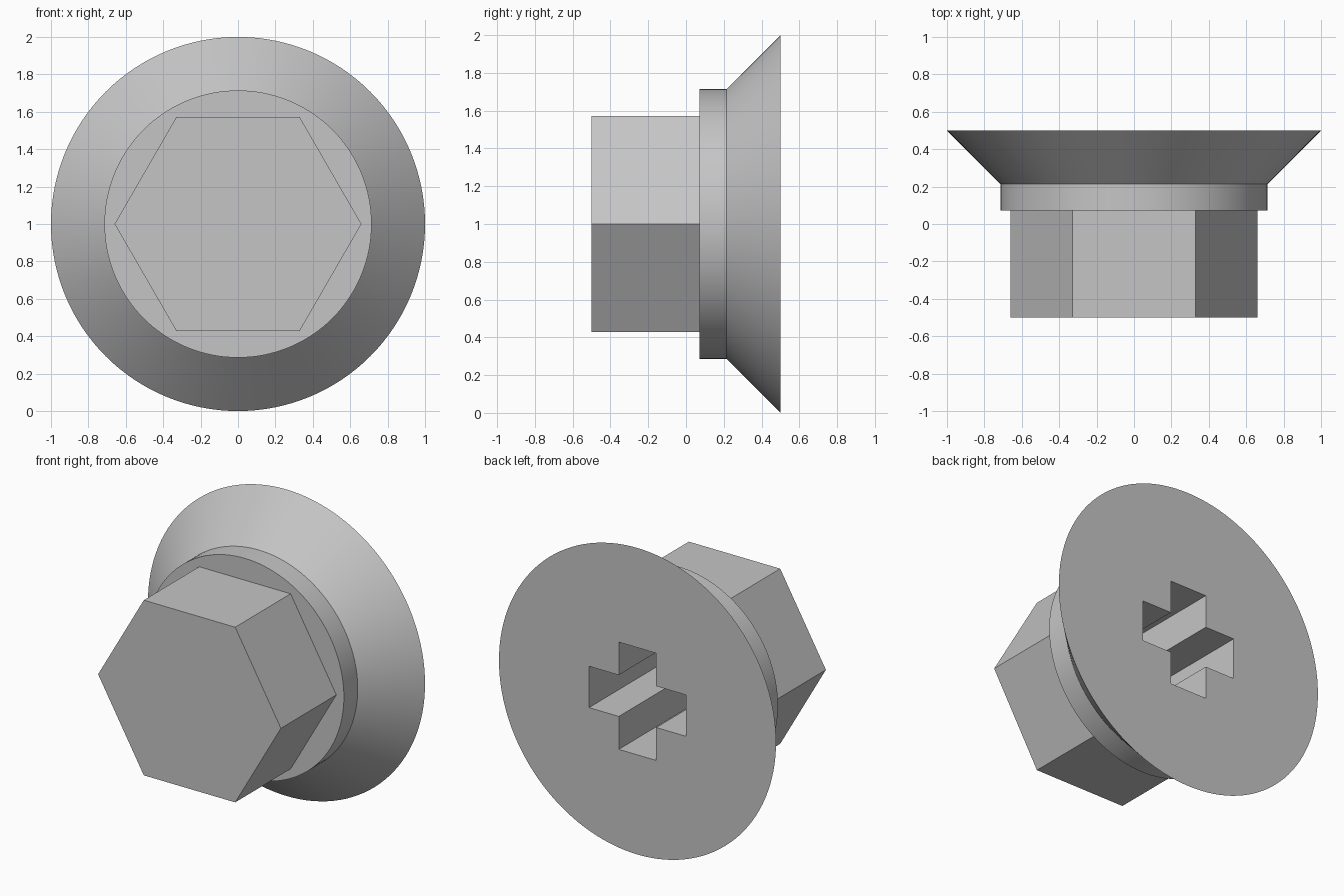
import bpy, bmesh
from math import cos, sin, pi, radians

if "Cube" in bpy.data.objects:
    bpy.data.objects.remove(bpy.data.objects["Cube"])

U = 1 / 7            # design module: the flange radius is seven modules
BACK, FRONT = 0.5, -0.5
CENTRE_Z = 1.0

steel = bpy.data.materials.new("grey_steel")
steel.use_nodes = True
steel.diffuse_color = (0.56, 0.56, 0.56, 1)
steel.node_tree.nodes["Principled BSDF"].inputs["Base Color"].default_value = (0.56, 0.56, 0.56, 1)


def ring(radius, sides):
    return [(radius * cos(2 * pi * i / sides), radius * sin(2 * pi * i / sides))
            for i in range(sides)]


def loft(name, sections):
    """Solid through matching (outline, y) sections, ordered front to back."""
    bm = bmesh.new()
    loops = [[bm.verts.new((x, y, z + CENTRE_Z)) for x, z in outline]
             for outline, y in sections]
    n = len(loops[0])
    for a, b in zip(loops, loops[1:]):
        for i in range(n):
            j = (i + 1) % n
            bm.faces.new((a[i], a[j], b[j], b[i]))
    bm.faces.new(loops[0])
    bm.faces.new(loops[-1])
    bmesh.ops.recalc_face_normals(bm, faces=bm.faces)
    mesh = bpy.data.meshes.new(name)
    bm.to_mesh(mesh)
    bm.free()
    mesh.materials.append(steel)
    obj = bpy.data.objects.new(name, mesh)
    bpy.context.collection.objects.link(obj)
    return obj


def combine(target, tool, operation):
    mod = target.modifiers.new(operation.lower(), 'BOOLEAN')
    mod.operation = operation
    mod.solver = 'EXACT'
    mod.object = tool
    bpy.context.view_layer.objects.active = target
    bpy.ops.object.modifier_apply(modifier=mod.name)
    bpy.data.objects.remove(tool)


# Collar and countersunk flange
collar_back = BACK - 2 * U
collar_front = collar_back - U
collar, rim = ring(5 * U, 128), ring(7 * U, 128)
bolt = loft("flanged_hex_bolt", [(collar, collar_front), (collar, collar_back), (rim, BACK)])

# Hexagonal head, sunk a little into the collar for a clean join
hexagon = ring(4 * U / cos(pi / 6), 6)
head = loft("hex_head", [(hexagon, FRONT), (hexagon, collar_front + U / 2)])
combine(bolt, head, 'UNION')

# Cross-shaped socket in the back face
a, b = 0.135, 0.35
quarter = [(b, -a), (b, a), (a, a)]
cross = []
for _ in range(4):
    cross += quarter
    quarter = [(-z, x) for x, z in quarter]
socket = loft("cross_socket", [(cross, BACK - 5 * U), (cross, BACK + U)])
combine(bolt, socket, 'DIFFERENCE')

# Smooth round surfaces, crisp edges
bpy.ops.object.select_all(action='DESELECT')
bolt.select_set(True)
bpy.context.view_layer.objects.active = bolt
bpy.ops.object.shade_smooth_by_angle(angle=radians(30))
